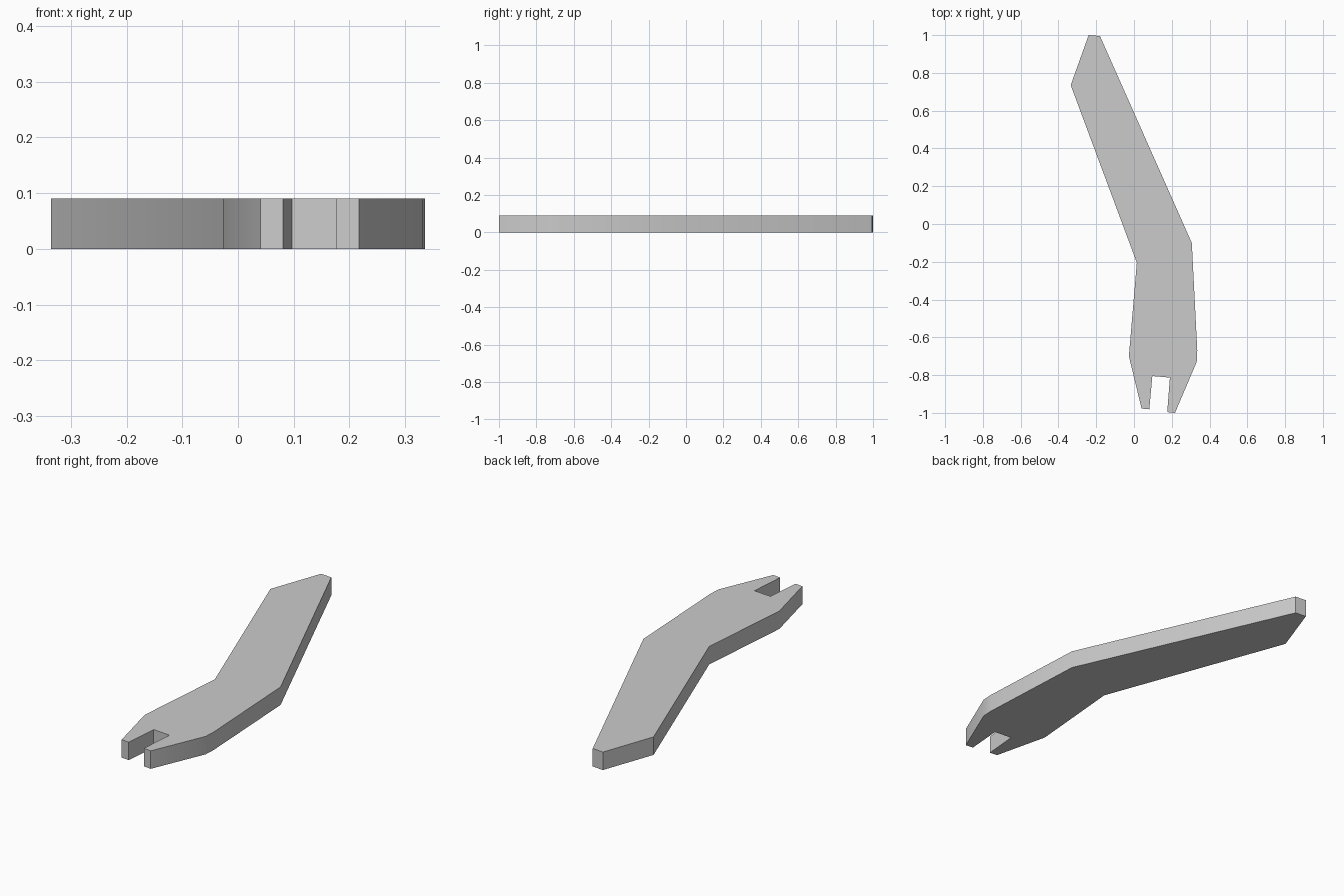
import bpy
import bmesh

THICKNESS = 0.09

cube = bpy.data.objects.get("Cube")
if cube:
    bpy.data.objects.remove(cube, do_unlink=True)

# Plain grey for the whole part
grey = bpy.data.materials.new("plain_grey")
grey.use_nodes = True
colour = (0.6, 0.6, 0.6, 1)
grey.diffuse_color = colour
grey.node_tree.nodes["Principled BSDF"].inputs["Base Color"].default_value = colour

# Counter-clockwise outline: handle tip, inner bend, notched jaw, outer bend
outline = [
    (-0.18, 0.995), (-0.24, 1.0), (-0.335, 0.735),
    (0.015, -0.205), (-0.027, -0.70),
    (0.04, -0.977), (0.081, -0.981), (0.097, -0.805),
    (0.19, -0.813), (0.176, -0.996), (0.217, -1.0),
    (0.332, -0.73), (0.335, -0.67), (0.306, -0.10),
]

# Extrude the outline into a flat bar
bm = bmesh.new()
base = bm.faces.new([bm.verts.new((x, y, 0)) for x, y in outline])
ext = bmesh.ops.extrude_face_region(bm, geom=[base], use_keep_orig=True)
top = [v for v in ext["geom"] if isinstance(v, bmesh.types.BMVert)]
bmesh.ops.translate(bm, verts=top, vec=(0, 0, THICKNESS))
bmesh.ops.recalc_face_normals(bm, faces=bm.faces)

mesh = bpy.data.meshes.new("bent_notched_lever")
bm.to_mesh(mesh)
bm.free()
mesh.materials.append(grey)
lever = bpy.data.objects.new("bent_notched_lever", mesh)
bpy.context.collection.objects.link(lever)

# Soften shallow bends while keeping corners sharp
bpy.context.view_layer.objects.active = lever
lever.select_set(True)
bpy.ops.object.shade_smooth_by_angle()
